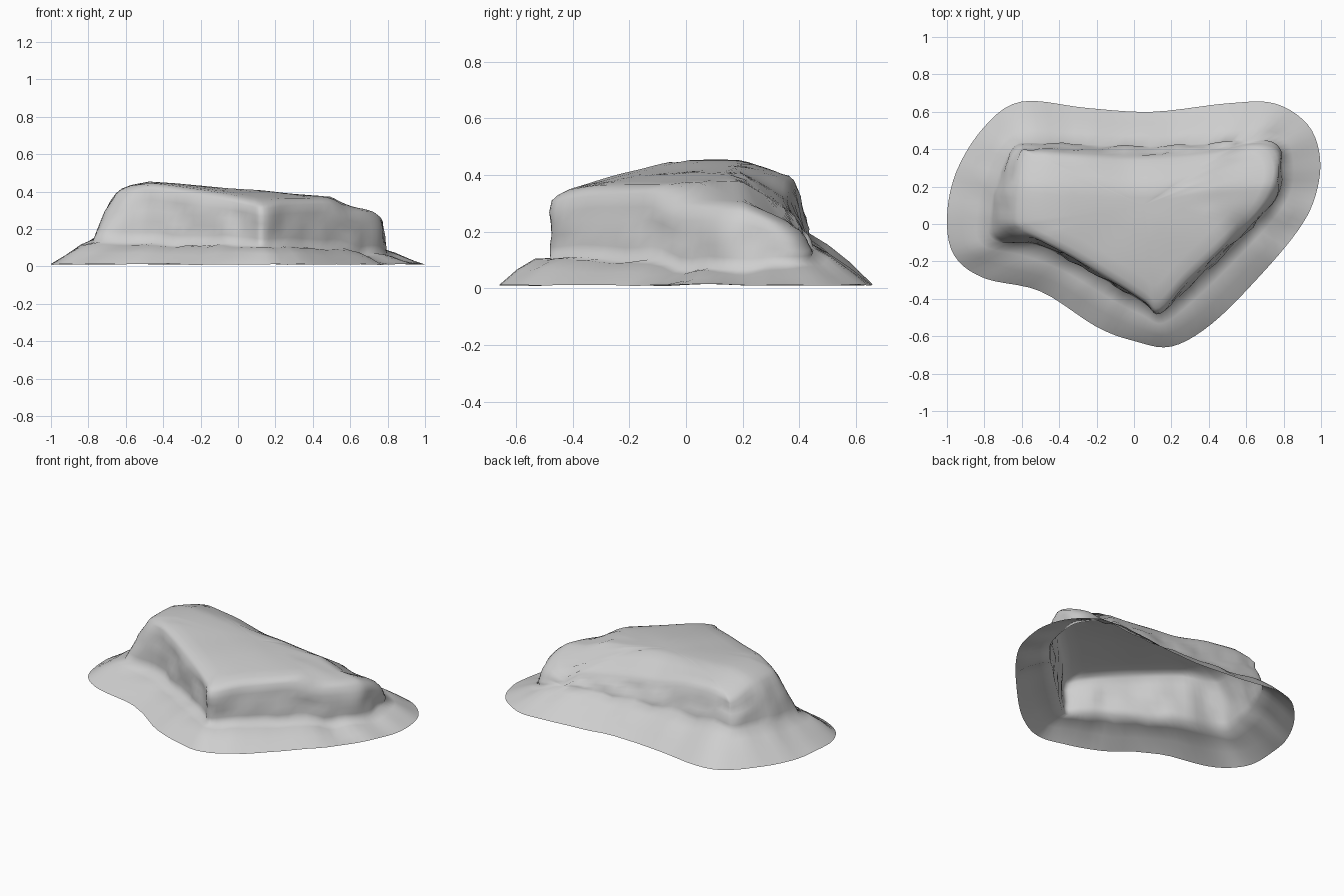
import bpy
import bmesh
from mathutils import Vector, noise

default_cube = bpy.data.objects.get("Cube")
if default_cube:
    bpy.data.objects.remove(default_cube, do_unlink=True)

# Outline stations, anticlockwise from the front tip:
# ground edge x, y / plateau rim x, y / how far the wall leans out
STATIONS = [
    (.2, -.655, .14, -.47, .03), (.42, -.53, .29, -.31, .1),
    (.68, -.27, .5, -.11, .1), (.88, -.03, .67, .06, .1),
    (.97, .15, .75, .19, .15), (.995, .35, .775, .31, .08),
    (.93, .53, .73, .405, .15), (.75, .645, .6, .43, .1),
    (.5, .645, .42, .395, .15), (.1, .6, .08, .37, .2),
    (-.25, .62, -.25, .375, .2), (-.6, .655, -.54, .395, .15),
    (-.8, .52, -.61, .38, .2), (-.95, .28, -.64, .22, .3),
    (-1, .03, -.65, .03, .35), (-.96, -.17, -.61, -.03, .4),
    (-.8, -.29, -.5, -.09, .1), (-.5, -.36, -.33, -.18, .08),
    (-.2, -.55, -.08, -.33, .05), (0, -.625, .06, -.42, .03),
]
STEPS = 5
CENTRE = Vector((.05, .1))


def spline(a, b, c, d, t):
    """Catmull-Rom blend between b and c."""
    return b + t * ((c - a) + t * ((2 * a - 5 * b + 4 * c - d)
                    + t * (3 * (b - c) + d - a))) / 2


def smooth_stations():
    count = len(STATIONS)
    for i in range(count):
        near = [STATIONS[(i + k) % count] for k in (-1, 0, 1, 2)]
        for step in range(STEPS):
            yield [spline(*values, step / STEPS) for values in zip(*near)]


def ramp(value, low, high):
    """Smooth step from 0 to 1."""
    t = min(max((value - low) / (high - low), 0), 1)
    return t * t * (3 - 2 * t)


def crown(p):
    """Height of the plateau, falling to the back and to the left lobe."""
    z = .415 - .082 * p.x - .2 * (p.y - .1) ** 2
    z -= .05 * ramp(p.x, .48, .6) + .25 * max(-.47 - p.x, 0)
    slope = .25 + .3 * ramp(p.x, -.3, 0) - .2 * ramp(p.x, .55, .7)
    return z - slope * max(p.y - .2, 0)


def wobble(p, z, scale):
    return noise.noise(Vector((p.x, p.y, z)) * scale)


def column(station):
    """One strip of points from the ground edge to the plateau."""
    ox, oy, rx, ry, lean = station
    outer, rim = Vector((ox, oy)), Vector((rx, ry))
    foot = rim.lerp(outer, lean)
    foot_z = (.113 - .03 * foot.x + .13 * max(foot.y, 0)
              - .04 * ramp(foot.x, .5, .75) + .02 * wobble(foot, 0, 7))
    rim_z = crown(rim) - .03
    points = [(outer, .012 + .006 * wobble(outer, 0, 6))]
    # Skirt, fuller along the front
    bulge = .15 * ramp(-foot.y, -.1, .2)
    for t, rise in ((.35, .42), (.7, .78)):
        p = outer.lerp(foot, t)
        z = foot_z * (rise + bulge)
        points.append((p, z + .014 * wobble(p, 0, 8)))
    points.append((foot, foot_z))
    # Wall with shallow rough dents
    for t in (.2, .4, .6, .8):
        p = foot.lerp(rim, t ** 1.3)
        z = foot_z + (rim_z - foot_z) * t
        outward = (outer - rim).normalized()
        points.append((p + outward * .022 * wobble(p, z, 9), z))
    # Rounded rim and plateau
    points.append((rim, rim_z))
    for t, drop in ((.04, .012), (.11, .002), (.25, 0),
                    (.45, 0), (.65, 0), (.85, 0)):
        p = rim.lerp(CENTRE, t)
        points.append((p, crown(p) - drop + .006 * wobble(p, 0, 4)))
    return points


# Build the open shell by joining neighbouring strips
mesh = bpy.data.meshes.new("rock")
bm = bmesh.new()
strips = [[bm.verts.new((p.x, p.y, z)) for p, z in column(s)]
          for s in smooth_stations()]
peak = bm.verts.new((CENTRE.x, CENTRE.y, crown(CENTRE)))
for left, right in zip(strips, strips[1:] + strips[:1]):
    for k in range(len(left) - 1):
        bm.faces.new((left[k], right[k], right[k + 1], left[k + 1]))
    bm.faces.new((left[-1], right[-1], peak))
bm.to_mesh(mesh)
bm.free()

rock = bpy.data.objects.new("rock", mesh)
bpy.context.collection.objects.link(rock)

# Pale grey stone
stone = bpy.data.materials.new("pale_grey_stone")
stone.use_nodes = True
colour = (.62, .62, .62, 1)
stone.diffuse_color = colour
stone.node_tree.nodes["Principled BSDF"].inputs["Base Color"].default_value = colour
mesh.materials.append(stone)

bpy.context.view_layer.objects.active = rock
rock.select_set(True)
bpy.ops.object.shade_smooth()
